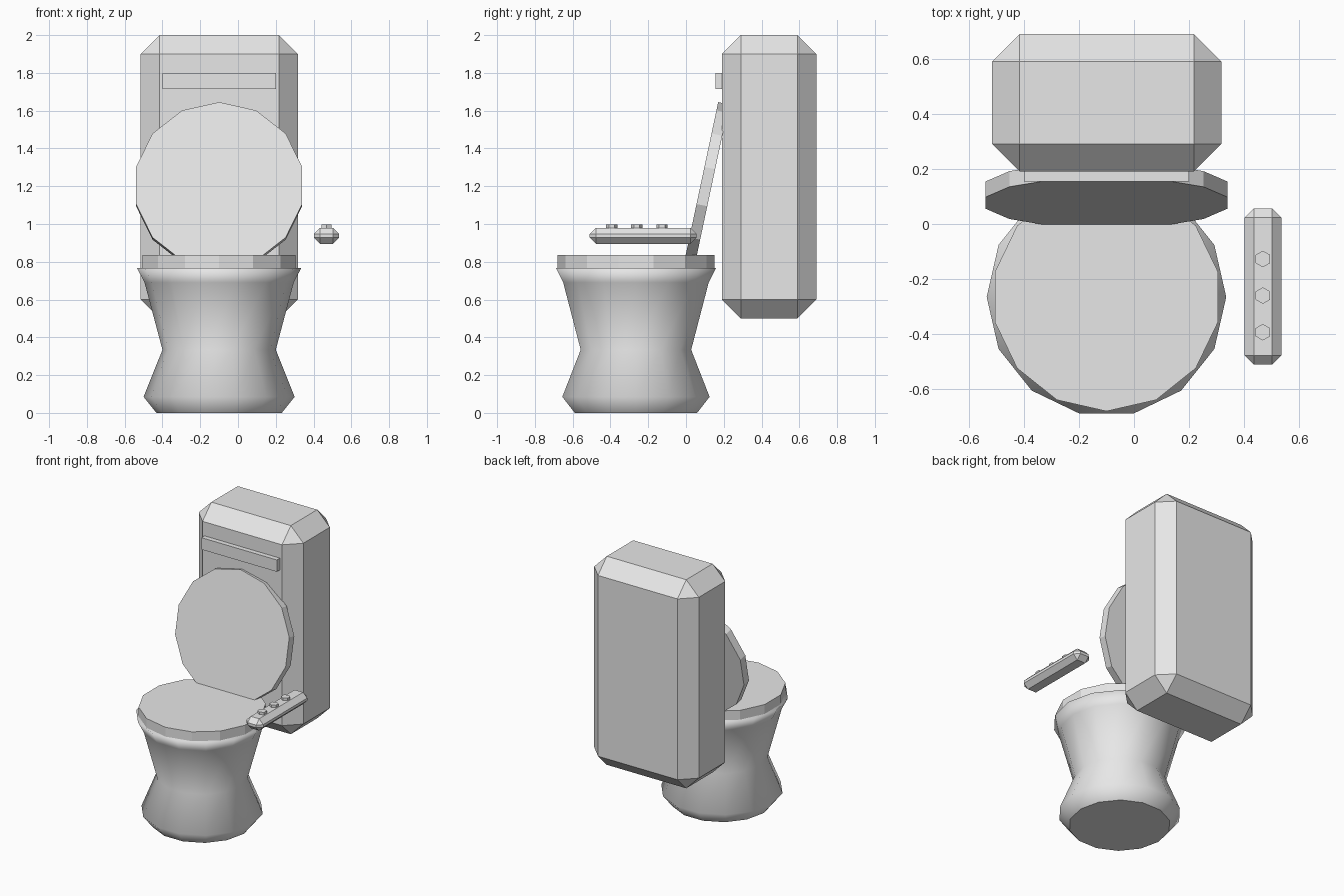
import bpy, bmesh
from math import sin, cos, pi, radians

cube = bpy.data.objects.get("Cube")
if cube:
    bpy.data.objects.remove(cube, do_unlink=True)

grey = bpy.data.materials.new("ceramic grey")
grey.use_nodes = True
tone = (0.8, 0.8, 0.8, 1)
grey.diffuse_color = tone
grey.node_tree.nodes["Principled BSDF"].inputs["Base Color"].default_value = tone


def finish(name, bm, location):
    bmesh.ops.recalc_face_normals(bm, faces=bm.faces[:])
    mesh = bpy.data.meshes.new(name)
    bm.to_mesh(mesh)
    bm.free()
    mesh.materials.append(grey)
    obj = bpy.data.objects.new(name, mesh)
    obj.location = location
    bpy.context.collection.objects.link(obj)
    return obj


def box(name, low, high, chamfer=0):
    """Box between two corners, with optional flat chamfers."""
    bm = bmesh.new()
    bmesh.ops.create_cube(bm, size=1)
    bmesh.ops.scale(bm, vec=[h - l for l, h in zip(low, high)], verts=bm.verts)
    if chamfer:
        bmesh.ops.bevel(bm, geom=bm.edges[:], offset=chamfer, segments=1,
                        affect='EDGES', profile=0.5)
    return finish(name, bm, [(l + h) / 2 for l, h in zip(low, high)])


def turned(name, profile, sides, location, start=0.0, smooth=False):
    """Capped solid turned about z from (radius, height) pairs."""
    bm = bmesh.new()
    rings = []
    for r, z in profile:
        angles = [start + 2 * pi * i / sides for i in range(sides)]
        rings.append([bm.verts.new((r * cos(a), r * sin(a), z)) for a in angles])
    for a, b in zip(rings, rings[1:]):
        for i in range(sides):
            j = (i + 1) % sides
            bm.faces.new((a[i], a[j], b[j], b[i])).smooth = smooth
    bm.faces.new(rings[0][::-1])
    bm.faces.new(rings[-1]).smooth = smooth
    return finish(name, bm, location)


# Cistern and its front bar
box("tank", (-0.515, 0.19, 0.5), (0.317, 0.69, 2.0), 0.1)
box("tank_bar", (-0.4, 0.155, 1.715), (0.2, 0.2, 1.8))

# Waisted bowl, seat and raised lid
bowl_profile = [(0.332, 0), (0.4, 0.085), (0.3, 0.334), (0.395, 0.69), (0.435, 0.768)]
turned("bowl", bowl_profile, 14, (-0.1, -0.265, 0), smooth=True)
turned("seat", [(0.415, 0.766), (0.415, 0.835)], 14, (-0.1, -0.265, 0), pi / 2)
lid = turned("lid", [(0.451, -0.029), (0.451, 0.029)], 14, (-0.1, 0.105, 1.198), pi / 2)
lid.rotation_euler.x = radians(90 - 12)

# Hand control with three buttons
box("remote", (0.402, -0.51, 0.895), (0.535, 0.056, 0.98), 0.033)
for i in range(3):
    turned(f"remote_button_{i + 1}", [(0.03, 0), (0.03, 0.03)], 6,
           (0.468, -0.393 + 0.133 * i, 0.968), pi / 2)
